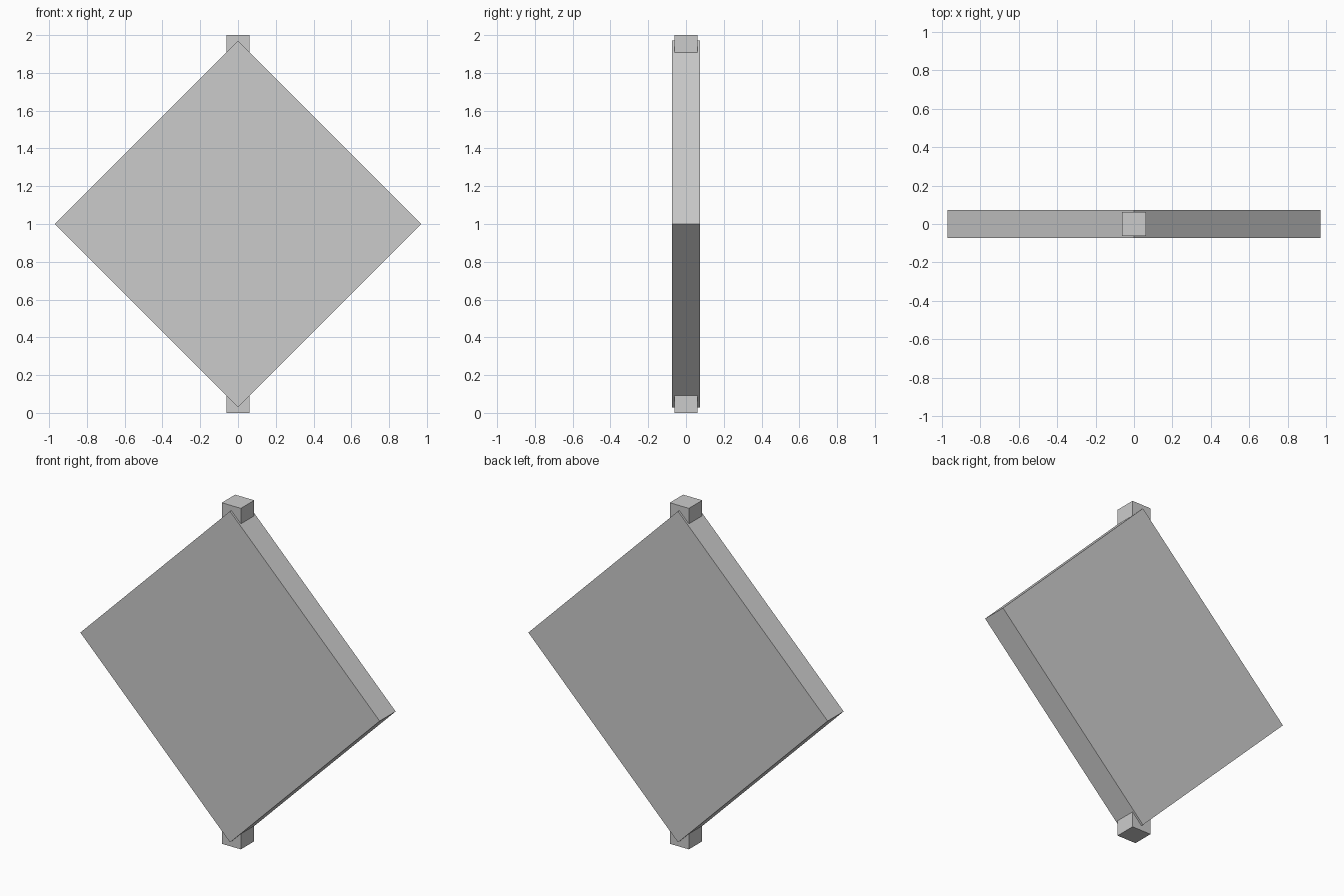
import bpy
from math import radians, sqrt

if "Cube" in bpy.data.objects:
    bpy.data.objects.remove(bpy.data.objects["Cube"])


def box(name, centre, size, turn=0):
    bpy.ops.mesh.primitive_cube_add(size=1, location=centre, rotation=(0, radians(turn), 0))
    ob = bpy.context.object
    ob.name = name
    ob.scale = size
    bpy.ops.object.transform_apply(location=False, rotation=True, scale=True)
    return ob


# Square panel standing on its corner
side = 0.971 * sqrt(2)
box("diamond_panel", (0, 0, 1), (side, 0.148, side), 45)

# Small pivot blocks at the top and bottom corners
block = 0.124
for name, z in (("bottom_block", block / 2), ("top_block", 2 - block / 2)):
    box(name, (0, 0, z), (block, block, block))
